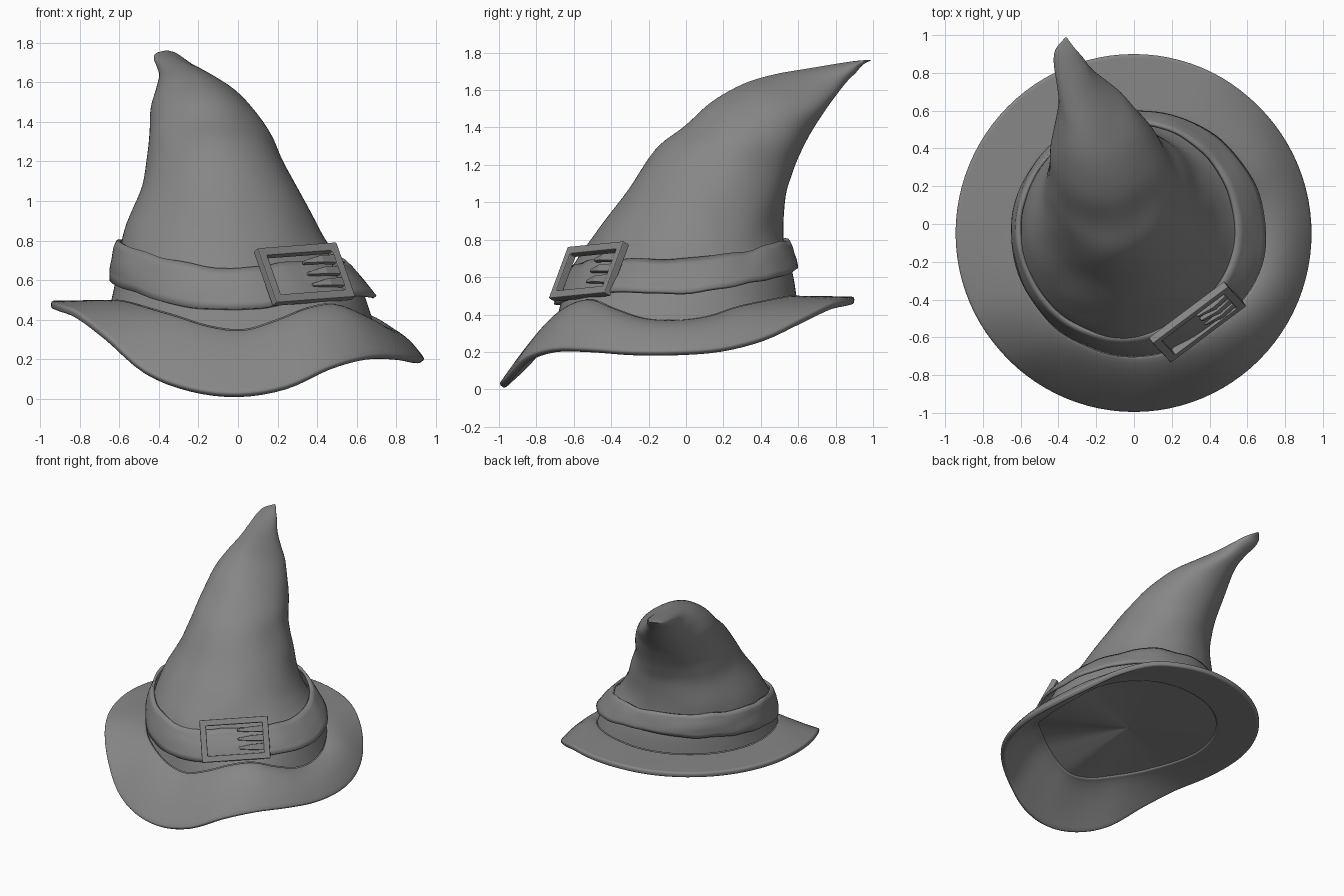
import bpy
from math import sin, cos, pi, exp, radians
from mathutils import Vector, Matrix, noise

if "Cube" in bpy.data.objects:
    bpy.data.objects.remove(bpy.data.objects["Cube"])

SEG = 96
BUCKLE_ANGLE = radians(304)

# dark grey felt
felt = bpy.data.materials.new("dark_grey")
felt.diffuse_color = (.24, .24, .24, 1)
felt.use_nodes = True
felt.node_tree.nodes["Principled BSDF"].inputs["Base Color"].default_value = felt.diffuse_color


def spline(p0, p1, p2, p3, t):
    return 0.5 * (2 * p1 + (p2 - p0) * t + (2 * p0 - 5 * p1 + 4 * p2 - p3) * t * t
                  + (3 * p1 - p0 - 3 * p2 + p3) * t ** 3)


def around(table, a):
    """Smooth periodic lookup of a table of values spread evenly round the hat."""
    n = len(table)
    f = (a % (2 * pi)) / (2 * pi) * n
    i = int(f)
    return spline(*(table[(i + k) % n] for k in (-1, 0, 1, 2)), f - i)


def along(rows, steps):
    """Smooth extra rings between the control rings."""
    out = []
    for i in range(len(rows) - 1):
        four = [rows[max(0, min(len(rows) - 1, i + k))] for k in (-1, 0, 1, 2)]
        for s in range(steps):
            out.append([spline(*q, s / steps) for q in zip(*four)])
    return out + [rows[-1]]


def ring(xl, xr, front, back, a):
    """Point on a tilted ellipse given by its left/right x and front/back (y, z)."""
    t = (1 + sin(a)) / 2
    return Vector(((xl + xr) / 2 + (xr - xl) / 2 * cos(a),
                   front[0] + (back[0] - front[0]) * t,
                   front[1] + (back[1] - front[1]) * t))


def dent(p, a, amount=0.05):
    """Flatten the hat where the buckle sits."""
    d = (a - BUCKLE_ANGLE + pi) % (2 * pi) - pi
    k = 1 - amount * exp(-(d / 0.42) ** 2)
    return Vector((p.x * k, p.y * k, p.z))


def make(name, rows, cap=0, wrap=False, smooth=True):
    """Skin a list of closed rings; cap 1 closes the last ring, 2 closes both."""
    n = len(rows[0])
    faces = []
    for r in range(len(rows) if wrap else len(rows) - 1):
        q = (r + 1) % len(rows)
        for i in range(n):
            j = (i + 1) % n
            faces.append((r * n + i, r * n + j, q * n + j, q * n + i))
    if cap:
        faces.append([(len(rows) - 1) * n + i for i in range(n)])
    if cap == 2:
        faces.append(list(reversed(range(n))))
    me = bpy.data.meshes.new(name)
    me.from_pydata([tuple(v) for row in rows for v in row], [], faces)
    me.materials.append(felt)
    ob = bpy.data.objects.new(name, me)
    bpy.context.collection.objects.link(ob)
    if smooth:
        bpy.ops.object.select_all(action='DESELECT')
        ob.select_set(True)
        bpy.context.view_layer.objects.active = ob
        bpy.ops.object.shade_smooth_by_angle(angle=radians(40))
    return ob


def thicken(ob, t):
    m = ob.modifiers.new("thickness", 'SOLIDIFY')
    m.thickness, m.offset = t, -1


angles = [2 * pi * i / SEG for i in range(SEG)]

# heights every 15 degrees, counter-clockwise from +x: brim rim and crown base
RIM_Z = [.20, .22, .28, .38, .46, .485, .495, .495, .495, .495, .495, .495,
         .495, .48, .44, .32, .145, .055, .027, .065, .165, .215, .215, .20]
BASE_Z = [.37, .39, .44, .47, .49, .50, .50, .50, .50, .50, .50, .50,
          .50, .50, .49, .46, .42, .37, .35, .40, .46, .48, .43, .38]


def base_point(a):
    p = dent(ring(-.64, .69, (-.70, 0), (.59, 0), a), a, .03)
    p.z = around(BASE_Z, a)
    return p


# wavy brim, drooping more roundly on the right, with a softened rim
rows = []
for k in range(15):
    s = k / 14
    row = []
    for a in angles:
        inner = base_point(a)
        outer = Vector((.945 * cos(a), -.05 + .95 * sin(a), around(RIM_Z, a)))
        p = inner.lerp(outer, s)
        p.z = inner.z + (outer.z - inner.z) * s ** (1.35 + .9 * max(0, cos(a)) ** 2)
        row.append(p)
    rows.append(row)
brim = make("brim", rows[::-1])
thicken(brim, .04)
soft = brim.modifiers.new("soft_rim", 'BEVEL')
soft.width, soft.segments, soft.angle_limit = .012, 2, radians(50)

# closed underside of the crown
centre = Vector((.02, -.05, .455))
make("underside", [[centre.lerp(base_point(a), s) - Vector((0, 0, .03)) for a in angles]
                   for s in (.01, .3, .6, .8, 1)])

# crown: left x, right x, front (y, z), back (y, z) of each ring
CROWN = [(-.62, .61, (-.645, .57), (.57, .62)), (-.605, .51, (-.59, .69), (.53, .74)),
         (-.575, .415, (-.475, .85), (.52, .85)), (-.495, .31, (-.31, 1.07), (.53, 1.03)),
         (-.46, .225, (-.16, 1.28), (.57, 1.15)), (-.45, .165, (-.02, 1.40), (.625, 1.29)),
         (-.44, .09, (.13, 1.53), (.68, 1.40)), (-.415, .00, (.30, 1.63), (.75, 1.50)),
         (-.40, -.11, (.48, 1.685), (.81, 1.58)), (-.41, -.20, (.65, 1.715), (.86, 1.645)),
         (-.425, -.26, (.80, 1.74), (.91, 1.695)), (-.415, -.31, (.90, 1.755), (.945, 1.735)),
         (-.365, -.355, (.982, 1.762), (.988, 1.758))]
DROOP = [0, 0, 0, 0, 0, .01, .02, .03, .03, .02, .01, 0, 0]
rows = [[base_point(a) for a in angles]]
for i, c in enumerate(CROWN):
    row = [dent(ring(*c, a), a) if i < 2 else ring(*c, a) for a in angles]
    for p, a in zip(row, angles):
        p.z -= DROOP[i] * max(0, cos(a)) ** 1.3
    rows.append(row)
rows = along(rows, 5)
for r, row in enumerate(rows):
    amp = .010 * max(0, min(1, (r - 10) / 6, (50 - r) / 15))
    mid = sum(row, Vector()) / SEG
    for i, p in enumerate(row):
        row[i] = p + (p - mid).normalized() * amp * noise.noise(p * 4.5)
make("crown", rows, cap=1)

# cloth band, top and bottom heights every 30 degrees
TOP_Z = [.70, .73, .78, .80, .81, .81, .80, .77, .70, .66, .69, .70]
LOW_Z = [.52, .56, .61, .65, .64, .62, .60, .55, .48, .455, .50, .53]
rows = []
for k in range(7):
    t = k / 6
    row = []
    for a in angles:
        low = ring(-.65, .70, (-.71, 0), (.60, 0), a)
        top = ring(-.615, .545, (-.615, 0), (.55, 0), a)
        p = dent(low.lerp(top, t), a)
        bulge = 1 + .016 * sin(pi * t) + .012 * noise.noise(Vector((cos(a), sin(a), t)) * 3)
        z = around(LOW_Z, a) * (1 - t) + around(TOP_Z, a) * t
        z += .012 * noise.noise(Vector((cos(a) * 4, sin(a) * 4, t)))
        row.append(Vector((p.x * bulge, p.y * bulge, z)))
    rows.append(row)
thicken(make("band", rows), .02)

# buckle: tilted local frame lying on the band
U = Vector((.40, .30, .03)).normalized()
N = U.cross(Vector((-.10, .10, .275))).normalized()
V = N.cross(U)
frame = Matrix((U, V, N)).transposed().to_4x4()
frame.translation = Vector((.33, -.51, .625)) + N * .012


def bevel(ob):
    m = ob.modifiers.new("bevel", 'BEVEL')
    m.width, m.segments = .006, 2
    ob.matrix_world = frame


section = [(0, -.022), (0, .022), (.045, .022), (.045, -.022)]
rows = [[Vector((sx * (.25 - d), sy * (.155 - d), h)) for d, h in section]
        for sx, sy in ((1, 1), (1, -1), (-1, -1), (-1, 1))]
bevel(make("buckle_frame", rows, wrap=True, smooth=False))

# three tapered prongs reaching in from the right bar
for i, v in enumerate((-.065, 0, .065)):
    rows = []
    for u, w, h in ((.21, .024, .008), (.12, .021, .018), (.02, .008, -.002)):
        rows.append([Vector((u, v + y * w, h + z * .014))
                     for y, z in ((-1, -1), (-1, 1), (1, 1), (1, -1))])
    bevel(make(f"buckle_prong_{i + 1}", rows, cap=2, smooth=False))
